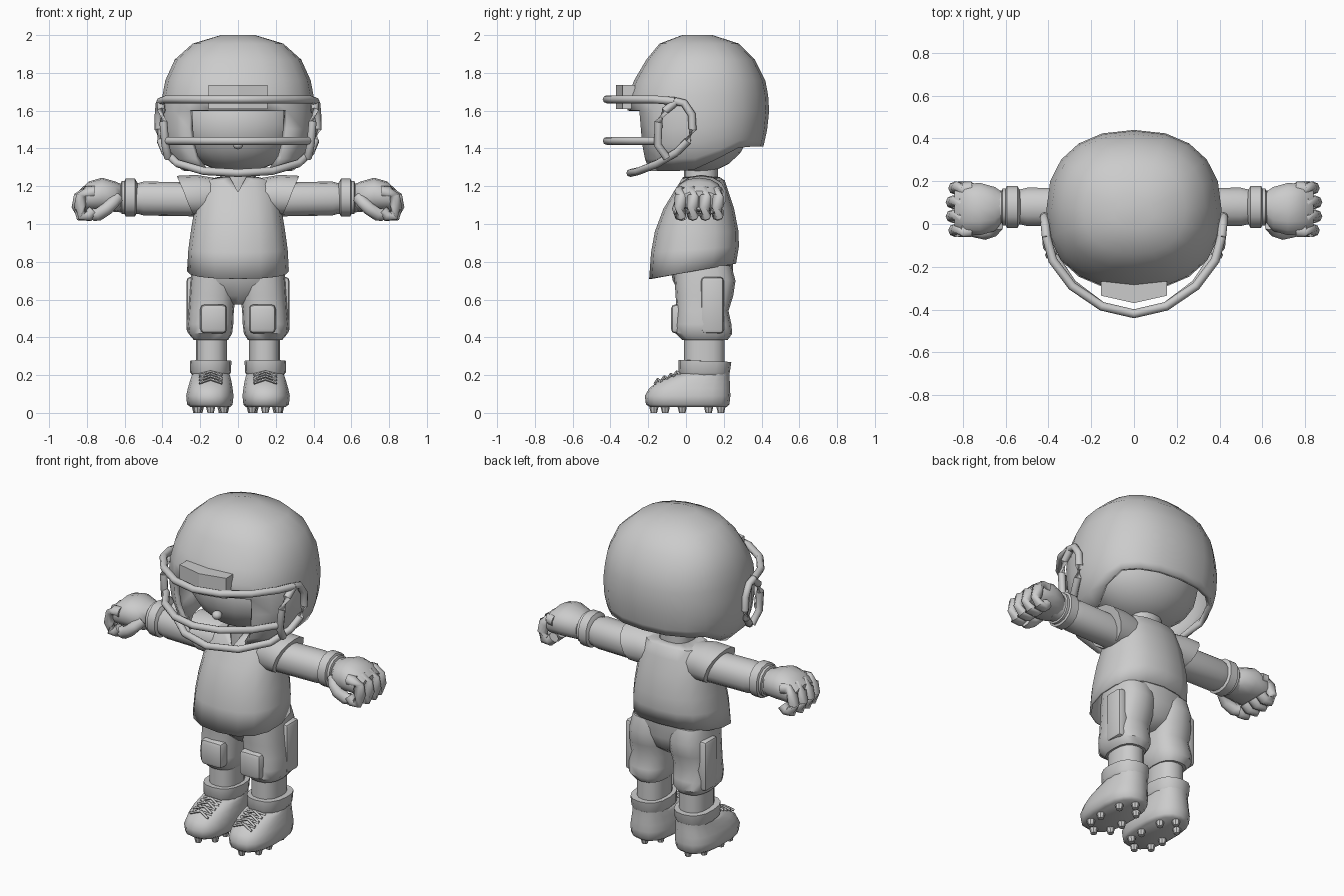
import bpy, bmesh, math
from mathutils import Vector

if "Cube" in bpy.data.objects:
    bpy.data.objects.remove(bpy.data.objects["Cube"])

grey = bpy.data.materials.new("plain_grey")
grey.diffuse_color = (0.6, 0.6, 0.6, 1)
grey.use_nodes = True
grey.node_tree.nodes["Principled BSDF"].inputs["Base Color"].default_value = grey.diffuse_color


def finish(name, bm, mirror=False, solid=0, angle=40):
    bmesh.ops.recalc_face_normals(bm, faces=bm.faces)
    me = bpy.data.meshes.new(name)
    bm.to_mesh(me)
    bm.free()
    ob = bpy.data.objects.new(name, me)
    bpy.context.collection.objects.link(ob)
    me.materials.append(grey)
    for p in me.polygons:
        p.use_smooth = True
    me.set_sharp_from_angle(angle=math.radians(angle))
    if solid:
        m = ob.modifiers.new("thickness", 'SOLIDIFY')
        m.thickness, m.offset = solid, -1
    if mirror:
        ob.modifiers.new("mirror", 'MIRROR')
    return ob


def loft(name, rings, caps=(True, True), skip=None, **kw):
    """Skin a list of equal-length point rings."""
    bm = bmesh.new()
    rows = [[bm.verts.new(p) for p in r] for r in rings]
    n = len(rows[0])
    for k in range(len(rows) - 1):
        for j in range(n):
            if not (skip and skip(k, j)):
                i = (j + 1) % n
                bm.faces.new((rows[k][j], rows[k][i], rows[k + 1][i], rows[k + 1][j]))
    for on, r in zip(caps, (rows[0], rows[-1])):
        if on:
            bm.faces.new(r)
    loose = [v for v in bm.verts if not v.link_faces]
    bmesh.ops.delete(bm, geom=loose, context='VERTS')
    return finish(name, bm, **kw)


def sq(v, p):
    return math.copysign(abs(v) ** (2 / p), v)


def flat(z, cx, rx, yf, yb, n=16, p=2.4, lift=0):
    """Horizontal ring, first point at the front; lift raises its back."""
    out = []
    for j in range(n):
        a = 2 * math.pi * j / n
        c = sq(math.cos(a), p)
        out.append((cx + rx * sq(math.sin(a), p), (yf + yb) / 2 - (yb - yf) / 2 * c,
                    z + lift * (1 - c) / 2))
    return out


def side(x, cy, cz, ry, rz, n=14, p=2.2, shear=0):
    """Ring across the x axis; shear pushes its top outward."""
    return [(x + shear * math.cos(2 * math.pi * j / n), cy + ry * sq(math.sin(2 * math.pi * j / n), p),
             cz + rz * sq(math.cos(2 * math.pi * j / n), p)) for j in range(n)]


def tube(name, pts, r, n=8, **kw):
    pts = [Vector(p) for p in pts]
    rings = []
    for k, p in enumerate(pts):
        t = (pts[min(k + 1, len(pts) - 1)] - pts[max(k - 1, 0)]).normalized()
        up = Vector((0, 0, 1)) if abs(t.z) < 0.8 else Vector((0, 1, 0))
        u = t.cross(up).normalized()
        v = t.cross(u)
        rings.append([p + r * (math.cos(a) * u + math.sin(a) * v)
                      for a in [2 * math.pi * j / n for j in range(n)]])
    return loft(name, rings, angle=60, **kw)


def box(name, lo, hi, bevel=0.01, **kw):
    bm = bmesh.new()
    bmesh.ops.create_cube(bm, size=1)
    for v in bm.verts:
        v.co = [l + (c + 0.5) * (h - l) for l, h, c in zip(lo, hi, v.co)]
    bmesh.ops.bevel(bm, geom=bm.edges[:], offset=bevel, segments=2, affect='EDGES', profile=0.5)
    return finish(name, bm, **kw)


def ball(name, c, r, seg=20, **kw):
    bm = bmesh.new()
    bmesh.ops.create_uvsphere(bm, u_segments=seg, v_segments=seg // 2, radius=1)
    for v in bm.verts:
        v.co = [c[i] + v.co[i] * r[i] for i in range(3)]
    return finish(name, bm, **kw)


# Helmet shell: full rings above the brow, open face and raised nape below
N = 20
prof = [(2.0, .09, -.02, .14), (1.955, .24, -.14, .28), (1.87, .335, -.21, .365), (1.76, .385, -.275, .42),
        (1.68, .40, -.305, .435), (1.60, .41, -.31, .44), (1.5, .41, -.30, .43), (1.41, .395, -.29, .41),
        (1.34, .36, -.27, .37), (1.27, .28, -.235, .31)]


def radii(z):
    for a, b in zip(prof, prof[1:]):
        if z >= b[0]:
            t = (a[0] - z) / (a[0] - b[0])
            return [a[i] + (b[i] - a[i]) * t for i in (1, 2, 3)]
    return prof[-1][1:]


rings = [flat(z, 0, rx, f, b, N, 2.3) for z, rx, f, b in prof[:6]]
for t in (0.3, 0.55, 0.8, 1):
    ring = []
    for j in range(N):
        d = min(j, N - j) * 360 / N
        low = 1.28 + 0.13 * min(1, max(0, (d - 88) / 40))
        z = 1.6 - (1.6 - low) * t
        ring.append(flat(z, 0, *radii(z), N, 2.3)[j])
    rings.append(ring)
loft("helmet_shell", rings, caps=(True, False), solid=0.03,
     skip=lambda k, j: k >= 5 and (j < 2 or j >= N - 2))

# Brow plate with a shallow central ridge
loft("brow_plate", [[(x, y, z) for y, z in ((f, 1.61), (f, 1.735), (-.27, 1.735), (-.27, 1.61))]
                    for x, f in ((-.155, -.335), (0, -.37), (.155, -.335))], angle=20)

# Head, nose and neck
ball("head", (0, .07, 1.53), (.33, .27, .26))
ball("nose", (0, -.2, 1.42), (.03, .03, .025), 10)
loft("neck", [flat(z, 0, .095, -.01, .17) for z in (1.12, 1.32)])


# Face guard bars
def bar(name, half, r=.021):
    return tube(name, [(-x, y, z) for x, y, z in half[::-1]] + half[1:], r)


bar("guard_upper_bar", [(0, -.42, 1.66), (.15, -.385, 1.66), (.29, -.29, 1.66), (.38, -.17, 1.66), (.41, -.06, 1.65)])
bar("guard_middle_bar", [(0, -.42, 1.44), (.15, -.385, 1.44), (.29, -.28, 1.44), (.375, -.15, 1.44)])
bar("guard_lower_bar", [(0, -.295, 1.27), (.18, -.25, 1.28), (.32, -.15, 1.32), (.385, -.05, 1.38), (.41, .01, 1.44),
                        (.42, .035, 1.5), (.42, .03, 1.58), (.415, -.01, 1.64), (.41, -.06, 1.65)])
tube("guard_cheek_bar", [(.41, -.05, 1.65), (.405, -.11, 1.6), (.395, -.145, 1.54), (.385, -.15, 1.42),
                         (.37, -.1, 1.35)], .021, mirror=True)

# Jersey body with dipped neckline, and slanted sleeves
body = [(.71, .27, -.195, .265, .08), (.85, .263, -.185, .28, .03), (.96, .25, -.165, .278, 0),
        (1.08, .23, -.12, .255, 0), (1.17, .215, -.065, .225, 0), (1.23, .18, -.035, .205, 0), (1.25, .1, -.02, .175, 0)]
rings = [flat(z, 0, rx, f, b, lift=l) for z, rx, f, b, l in body]
rings[-1][0] = (0, -.065, 1.17)
rings[-2][0] = (0, -.075, 1.155)
loft("jersey", rings, caps=(False, False), solid=0.012)
loft("sleeve", [side(.1, .085, 1.14, .11, .1), side(.19, .08, 1.15, .13, .11, shear=.03),
                side(.28, .08, 1.15, .135, .105, shear=.045)], mirror=True)

# Arms, wristbands and straps
loft("arm", [side(.2, .08, 1.13, .09, .09), side(.5, .08, 1.135, .092, .09), side(.525, .08, 1.135, .085, .082),
             side(.66, .08, 1.14, .075, .075)], mirror=True)
loft("wristband", [side(x, .08, 1.14, r, r) for x, r in
                   ((.53, .075), (.54, .09), (.545, .1), (.595, .1), (.6, .088), (.615, .088), (.62, .075))], mirror=True)

# Fists: palm, curled fingers, thumb
loft("palm", [side(x, y, z, ry, rz) for x, y, z, ry, rz in
              ((.615, .08, 1.14, .07, .07), (.65, .07, 1.145, .105, .08), (.72, .07, 1.155, .125, .09),
               (.79, .07, 1.145, .12, .08), (.84, .07, 1.125, .1, .05))], mirror=True)
for i in range(4):
    y, o = -.03 + i * .066, (.008 if i in (1, 2) else -.004)
    tube("finger", [(.76, y, 1.17), (.8 + o, y, 1.172), (.832 + o, y, 1.145), (.842 + o, y, 1.09),
                    (.825 + o, y, 1.045), (.79, y, 1.045), (.765, y, 1.07)], .031, mirror=True)
tube("thumb", [(.64, .0, 1.14), (.665, -.03, 1.11), (.695, -.04, 1.08), (.74, -.03, 1.05), (.765, -.02, 1.05)],
     .034, mirror=True)

# Trousers: hips and legs, with knee pads and side strips
loft("hips", [flat(z, 0, rx, f, b) for z, rx, f, b in
              ((.575, .06, .02, .16), (.62, .17, -.03, .22), (.7, .24, -.07, .25), (.85, .24, -.1, .25))])
loft("trouser_leg", [flat(*r, p=2.5) for r in
                     ((.78, .125, .115, -.06, .24), (.7, .13, .122, -.06, .262), (.62, .135, .122, -.055, .25),
                      (.54, .142, .12, -.05, .225), (.47, .147, .122, -.055, .24), (.42, .147, .116, -.055, .245),
                      (.385, .143, .09, -.02, .22))], mirror=True)
box("knee_pad", (.058, -.08, .42), (.2, .03, .575), .025, mirror=True)
box("side_strip", (.2, .08, .42), (.272, .2, .72), .02, mirror=True)
loft("shin", [flat(z, .14, .082, -.01, .205) for z in (.4, .2)], mirror=True)

# Boots with cuffs, laces and studs
loft("boot", [flat(*r, n=18, p=2.5) for r in
              ((.03, .147, .105, -.19, .215), (.045, .149, .122, -.212, .23), (.09, .149, .127, -.218, .235),
               (.13, .147, .12, -.195, .233), (.165, .145, .112, -.15, .232), (.19, .144, .105, -.09, .23),
               (.21, .144, .098, -.035, .23))], mirror=True, angle=55)
loft("boot_cuff", [flat(z, .145, rx, f, b, lift=l) for z, rx, f, b, l in
                   ((.2, .098, -.03, .225, 0), (.215, .108, -.04, .232, 0), (.28, .11, -.04, .24, -.01),
                    (.28, .075, 0, .2, -.01))], mirror=True)
for y, z in ((-.15, .175), (-.115, .19), (-.08, .203), (-.05, .215)):
    for s in (-1, 1):
        tube("lace", [(.145 - s * .06, y + .02, z - .012), (.145, y, z + .003), (.145 + s * .06, y - .015, z - .018)],
             .007, 6, mirror=True)
for x, y in ((.145, -.17), (.075, -.11), (.215, -.11), (.07, -.02), (.22, -.02), (.085, .12), (.205, .12), (.145, .185)):
    loft("stud", [flat(z, x, r, y - r, y + r, 8, 2) for z, r in ((.04, .026), (0, .017))], mirror=True)
